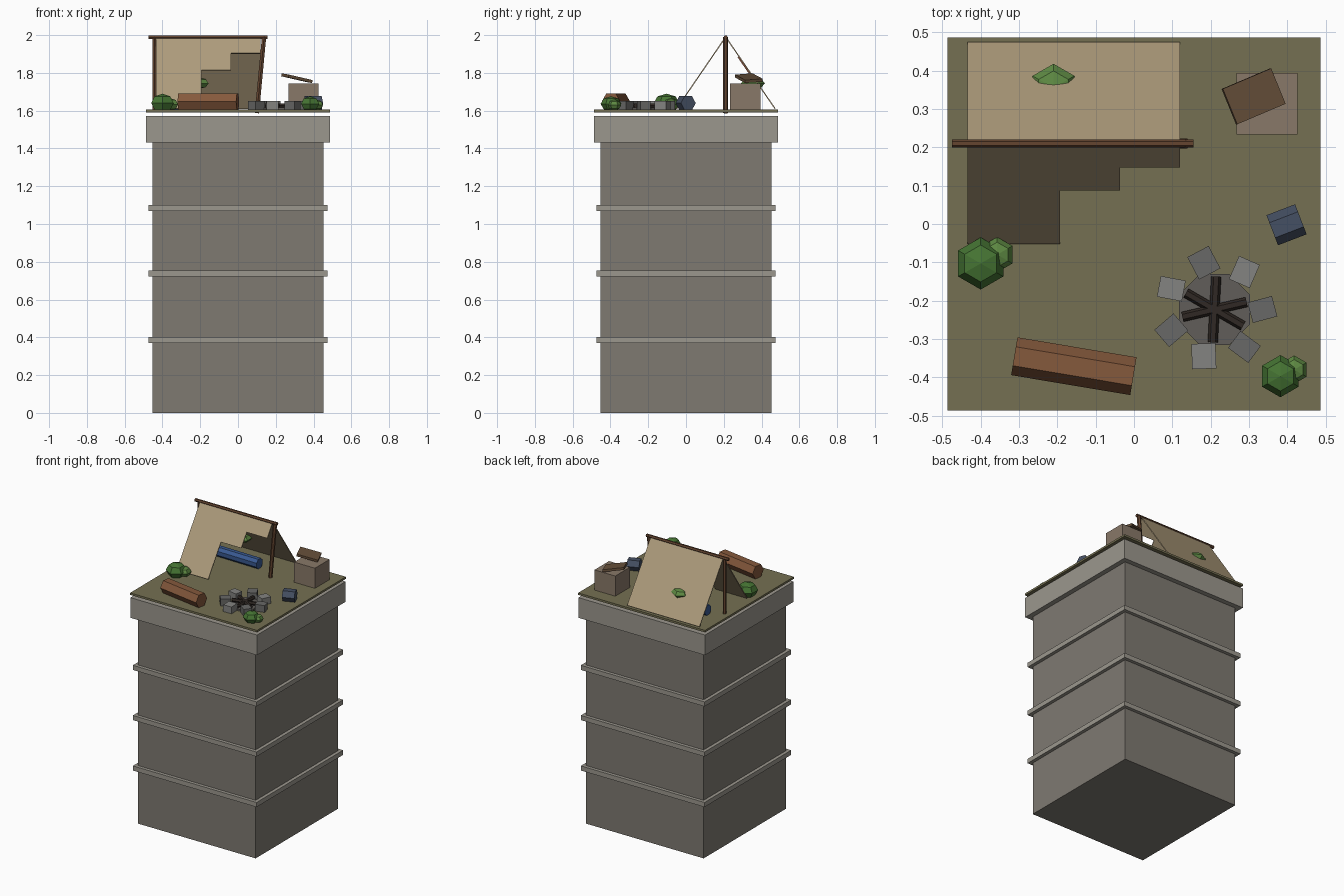
import bpy, bmesh
from math import sin, cos, pi, radians
from mathutils import Vector, Matrix, Euler

if "Cube" in bpy.data.objects:
    bpy.data.objects.remove(bpy.data.objects["Cube"])

mats = {}


def finish(bm, name, color):
    bmesh.ops.recalc_face_normals(bm, faces=bm.faces)
    me = bpy.data.meshes.new(name)
    bm.to_mesh(me)
    bm.free()
    if color not in mats:
        mats[color] = bpy.data.materials.new("mat_%d" % len(mats))
        mats[color].diffuse_color = (*color, 1)
    me.materials.append(mats[color])
    ob = bpy.data.objects.new(name, me)
    bpy.context.collection.objects.link(ob)
    return ob


def box(name, center, size, color, rot=(0, 0, 0)):
    m = (Matrix.Translation(center) @ Euler([radians(a) for a in rot]).to_matrix().to_4x4()
         @ Matrix.Diagonal((*size, 1)))
    bm = bmesh.new()
    bmesh.ops.create_cube(bm, size=1, matrix=m)
    return finish(bm, name, color)


def beam(name, a, b, r, color, n=6, spin=0):
    """n-sided prism from a to b; a six-sided one lies with a flat face up."""
    a, b = Vector(a), Vector(b)
    q = (b - a).to_track_quat('X', 'Z')
    bm = bmesh.new()
    rings = []
    for p in (a, b):
        rings.append([bm.verts.new(p + q @ Vector((0, r * cos(2 * pi * k / n + spin),
                                                   r * sin(2 * pi * k / n + spin))))
                      for k in range(n)])
    for k in range(n):
        j = (k + 1) % n
        bm.faces.new((rings[0][k], rings[0][j], rings[1][j], rings[1][k]))
    for ring in rings:
        bm.faces.new(ring)
    return finish(bm, name, color)


def lying(name, center, length, r, angle, color, n=6, spin=0):
    c = Vector(center)
    d = Vector((cos(radians(angle)), sin(radians(angle)), 0)) * length / 2
    return beam(name, c - d, c + d, r, color, n, spin)


def leaf_blob(name, center, r, hz, color):
    bm = bmesh.new()
    bmesh.ops.create_uvsphere(bm, u_segments=6, v_segments=4, radius=1,
                              matrix=Matrix.Translation(center) @ Matrix.Diagonal((r, r, hz, 1)))
    return finish(bm, name, color)


WALL, TRIM, GRASS = (.21, .193, .167), (.33, .31, .27), (.178, .163, .085)
CANVAS, WOOD, LOG = (.42, .33, .20), (.13, .06, .03), (.235, .10, .045)
LEAF, LEAF2 = (.06, .175, .033), (.11, .25, .055)
STONES = ((.14, .14, .135), (.23, .23, .22))

# Tower with ledges, cap and grass roof
box("tower_shaft", (0, 0, .72), (.904, .904, 1.44), WALL)
for i, z in enumerate((.387, .737, 1.085)):
    box(f"ledge_{i}", (0, 0, z), (.95, .95, .032), TRIM)
box("tower_cap", (0, 0, 1.502), (.972, .972, .14), TRIM)
box("grass_roof", (0, 0, 1.598), (.974, .974, .014), GRASS)

# Tent poles
beam("ridge_pole", (-.475, .21, 1.988), (.155, .21, 1.988), .011, WOOD)
beam("left_pole", (-.443, .21, 1.59), (-.443, .21, 1.99), .011, WOOD)
beam("right_pole", (.1, .21, 1.587), (.138, .21, 1.99), .013, WOOD)


# Tent canvas: back sheet whole, front sheet torn in steps
def sheet(name, x0, x1, y_end, side, color, y_start=.21, drop=0):
    top, foot = Vector((0, .21, 1.99)), Vector((0, .472 if side > 0 else -.05, 1.61))
    span = foot - top
    a, b = [top + span * (y - top.y) / span.y for y in (y_start, y_end)]
    n = Vector((0, -span.z * side, abs(span.y))).normalized()
    mid = (a + b) / 2 + Vector((x0 + x1, 0, 0)) / 2 - n * drop
    q = Matrix((Vector((1, 0, 0)), span.normalized(), n)).transposed().to_4x4()
    bm = bmesh.new()
    bmesh.ops.create_cube(bm, size=1, matrix=Matrix.Translation(mid) @ q @ Matrix.Diagonal(
        (x1 - x0, (b - a).length, .006, 1)))
    return finish(bm, name, color)


sheet("back_canvas", -.435, .12, .472, 1, CANVAS)
for i, (x0, x1, y) in enumerate(((-.435, -.193, -.05), (-.193, -.037, .09), (-.037, .12, .15))):
    sheet(f"front_canvas_{i}", x0, x1, y, -1, CANVAS)
sheet("canvas_patch", -.38, -.25, .34, 1, (.25, .08, .045), y_start=.28, drop=.006)
leaf_blob("vine_on_tent", (-.21, .355, 1.745), .063, .03, LEAF2)

# Bed roll and pack
lying("bed_roll", (-.20, .283, 1.638), .34, .036, -1, (.04, .10, .28), 8, pi / 8)
lying("pack", (.398, -.002, 1.64), .08, .042, 21, (.06, .08, .125))

# Crate with a loose tilted lid
box("crate", (.347, .314, 1.675), (.16, .16, .14), (.25, .19, .14))
box("crate_lid", (.312, .333, 1.772), (.14, .1, .016), (.135, .08, .043), (4, 12, 23))

# Log bench
lying("log_bench", (-.157, -.371, 1.648), .315, .05, -9.5, LOG)

# Fire pit
cx, cy = .21, -.223
beam("ash_bed", (cx, cy, 1.6), (cx, cy, 1.617), .1, (.12, .11, .10), 8, pi / 8)
for i, a in enumerate((13, 87, 150)):
    lying(f"charred_log_{i}", (cx, cy, 1.628), .172, .013, a, (.03, .022, .018))
for i in range(7):
    a = 2 * pi * i / 7
    s = .055 + .004 * (i % 3)
    box(f"fire_stone_{i}", (cx + .125 * cos(a), cy + .125 * sin(a), 1.627),
        (.066, s, .05), STONES[i % 2], (0, 0, 360 * i / 7 + 15))

# Bushes
for i, (x, y, z, r, h, c) in enumerate(((-.4, -.103, 1.64, .068, .05, LEAF),
                                        (-.357, -.08, 1.633, .046, .033, LEAF2),
                                        (.382, -.397, 1.636, .055, .04, LEAF),
                                        (.418, -.38, 1.63, .037, .028, LEAF2))):
    leaf_blob(f"bush_{i}", (x, y, z), r, h, c)

for m in bpy.data.materials:
    if m.users and not m.is_grease_pencil:
        m.use_nodes = True
        m.node_tree.nodes["Principled BSDF"].inputs["Base Color"].default_value = m.diffuse_color
